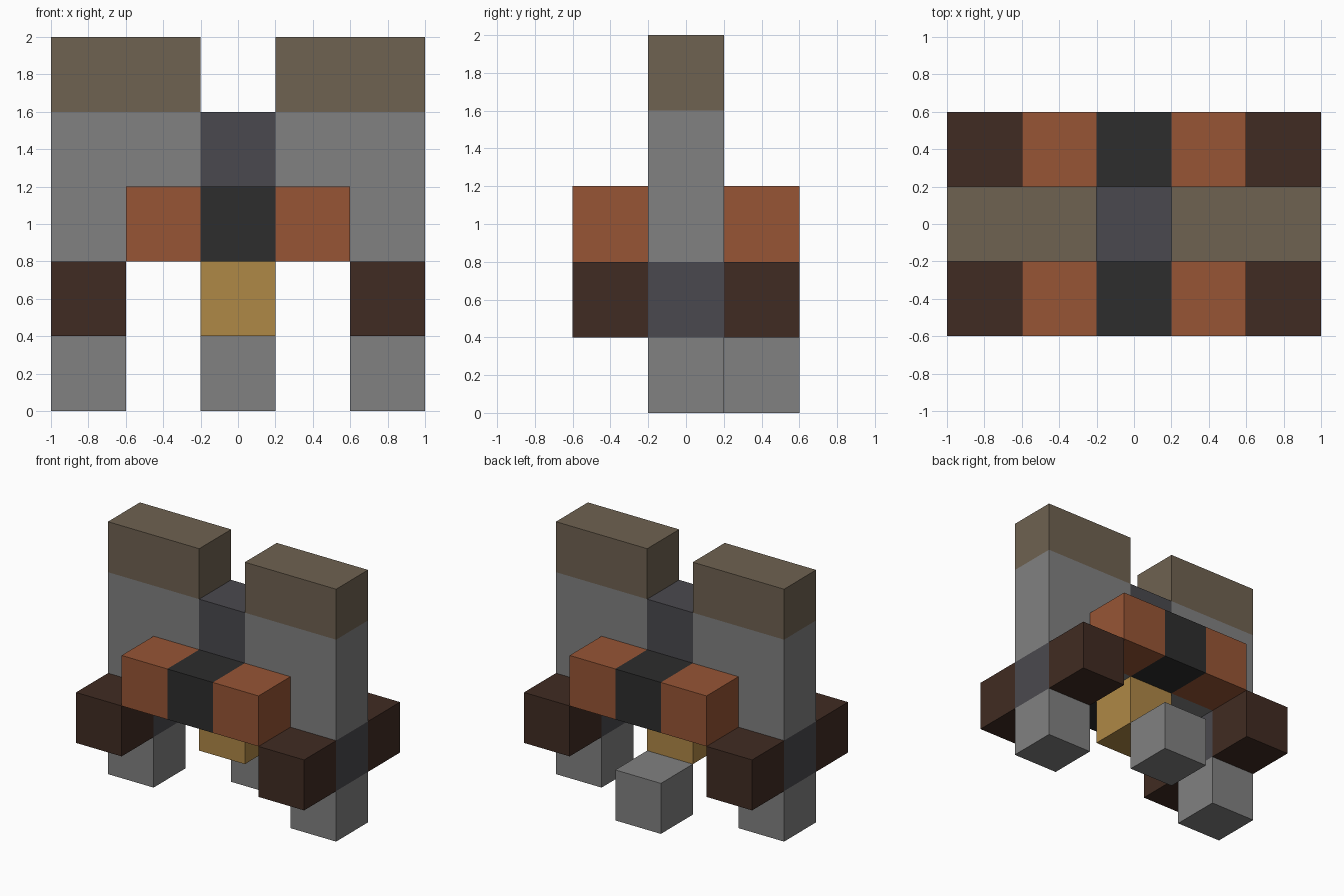
import bpy
import bmesh
from mathutils import Vector

default = bpy.data.objects.get("Cube")
if default:
    bpy.data.objects.remove(default, do_unlink=True)

UNIT = 0.4  # edge of one block


def linear(c):
    c /= 255
    return c / 12.92 if c <= 0.04045 else ((c + 0.055) / 1.055) ** 2.4


def material(name, r, g, b):
    mat = bpy.data.materials.new(name)
    mat.use_nodes = True
    colour = (linear(r), linear(g), linear(b), 1)
    mat.diffuse_color = colour
    mat.node_tree.nodes["Principled BSDF"].inputs["Base Color"].default_value = colour
    return mat


stone = material("stone grey", 129, 129, 129)
slate = material("slate grey", 74, 73, 78)
taupe = material("taupe", 111, 98, 81)
rust = material("rust orange", 151, 85, 53)
charcoal = material("charcoal", 45, 45, 45)
gold = material("gold", 175, 136, 70)
brown = material("dark brown", 64, 43, 34)


def block(name, mat, cell, size=(1, 1, 1)):
    """Box of whole blocks; cell is its lowest corner block, counted from the middle."""
    low = Vector((cell[0] - 0.5, cell[1] - 0.5, cell[2])) * UNIT
    span = Vector(size) * UNIT
    bm = bmesh.new()
    bmesh.ops.create_cube(bm, size=1)
    for v in bm.verts:
        v.co = low + Vector((v.co[i] + 0.5) * span[i] for i in range(3))
    mesh = bpy.data.meshes.new(name)
    bm.to_mesh(mesh)
    bm.free()
    mesh.materials.append(mat)
    obj = bpy.data.objects.new(name, mesh)
    bpy.context.collection.objects.link(obj)
    return obj


# Towers, feet and fists on both sides
for side, outer, inner in (("right", -2, -1), ("left", 2, 1)):
    start = min(outer, inner)
    block(side + "_foot", stone, (outer, 0, 0))
    block(side + "_ankle", slate, (outer, 0, 1))
    block(side + "_tower", stone, (start, 0, 2), (2, 1, 2))
    block(side + "_tower_cap", taupe, (start, 0, 4), (2, 1, 1))
    for end, y in (("front", -1), ("back", 1)):
        block(f"{side}_{end}_fist", brown, (outer, y, 1))
        block(f"{side}_{end}_bar", rust, (inner, y, 2))

# Middle column
block("middle_core", slate, (0, 0, 2), (1, 1, 2))
block("middle_lantern", gold, (0, 0, 1))
block("front_bar_centre", charcoal, (0, -1, 2))
block("back_bar_centre", charcoal, (0, 1, 2))
block("back_step", stone, (0, 1, 0))
